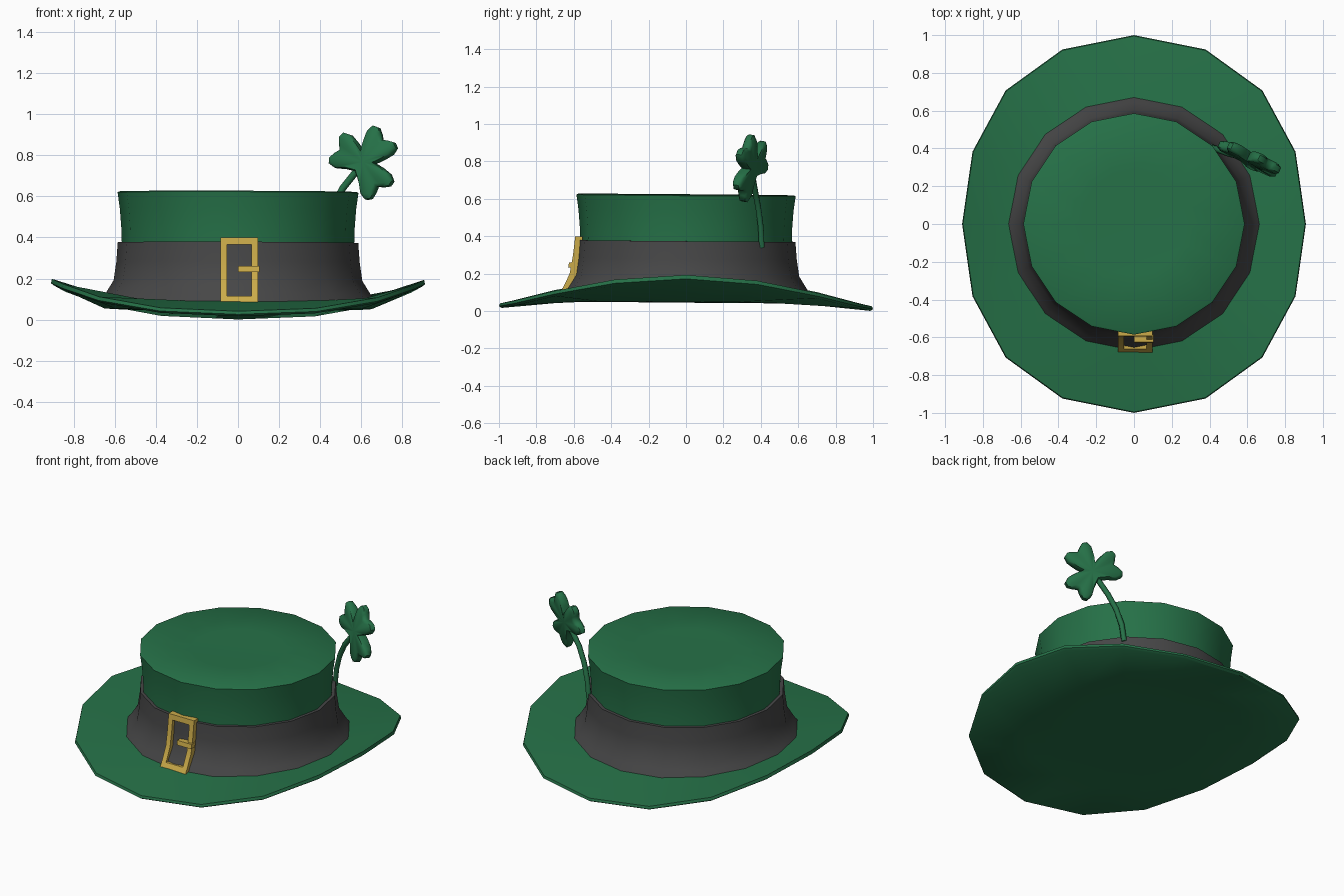
import bpy, bmesh, math
from mathutils import Vector

if "Cube" in bpy.data.objects:
    bpy.data.objects.remove(bpy.data.objects["Cube"])

SIDES = 16


def material(name, rgb):
    m = bpy.data.materials.new(name)
    m.diffuse_color = (*rgb, 1)
    m.use_nodes = True
    m.node_tree.nodes["Principled BSDF"].inputs["Base Color"].default_value = m.diffuse_color
    return m


green = material("green felt", (0.019, 0.165, 0.064))
dark = material("charcoal band", (0.062, 0.062, 0.063))
gold = material("gold", (0.60, 0.41, 0.068))


def finish(name, bm, mat, angle=35):
    bmesh.ops.recalc_face_normals(bm, faces=bm.faces)
    me = bpy.data.meshes.new(name)
    bm.to_mesh(me)
    bm.free()
    ob = bpy.data.objects.new(name, me)
    bpy.context.collection.objects.link(ob)
    me.materials.append(mat)
    bpy.ops.object.select_all(action='DESELECT')
    ob.select_set(True)
    bpy.context.view_layer.objects.active = ob
    bpy.ops.object.shade_smooth_by_angle(angle=math.radians(angle))
    return ob


def tilt(x, y, z):
    # the hat leans very slightly to the back
    return (x, y, z - 0.008 * y - 0.003 * x)


def lathe(name, rings, mat, closed=False):
    """rings: functions angle -> (x, y, z), joined in order."""
    bm = bmesh.new()
    loops = []
    for ring in rings:
        loops.append([bm.verts.new(tilt(*ring(2 * math.pi * k / SIDES)))
                      for k in range(SIDES)])
    pairs = list(zip(loops, loops[1:]))
    if closed:
        pairs.append((loops[-1], loops[0]))
    else:
        bm.faces.new(loops[0])
        bm.faces.new(loops[-1])
    for a, b in pairs:
        for k in range(SIDES):
            j = (k + 1) % SIDES
            bm.faces.new((a[k], a[j], b[j], b[k]))
    return finish(name, bm, mat)


def circle(r, z):
    return lambda a: (r * math.cos(a), r * math.sin(a), z)


def curl(r, z, lift, squeeze=0.0):
    # ring whose left and right sides curl up and in
    def ring(a):
        f = abs(math.cos(a)) ** 2.4
        return (r * math.cos(a) * (1 - squeeze * f), r * math.sin(a), z + lift * f)
    return ring


# brim with rolled up sides
lathe("brim", [curl(0.40, 0.046, 0), curl(0.65, 0.045, 0.008),
               curl(0.985, 0.009, 0.155, 0.09), curl(1.0, 0.018, 0.157, 0.09),
               curl(0.995, 0.033, 0.163, 0.09), curl(0.66, 0.085, 0.02),
               curl(0.50, 0.10, 0)], green)

# crown, slightly waisted
lathe("crown", [circle(0.57, 0.09), circle(0.565, 0.36), circle(0.568, 0.45),
                circle(0.575, 0.54), circle(0.586, 0.618),
                circle(0.578, 0.623), circle(0.28, 0.617)], green)

# flared hat band
lathe("hat_band", [curl(0.675, 0.075, 0.02), circle(0.645, 0.125), circle(0.605, 0.19),
                   circle(0.592, 0.28), circle(0.585, 0.375),
                   circle(0.56, 0.375), circle(0.56, 0.08)], dark, closed=True)


# buckle, bent to follow the band
PROFILE = [(0.085, -0.68), (0.13, -0.655), (0.20, -0.622), (0.30, -0.604), (0.40, -0.592)]


def front_y(z):
    for (z0, y0), (z1, y1) in zip(PROFILE, PROFILE[1:]):
        if z <= z1:
            return y0 + (y1 - y0) * (z - z0) / (z1 - z0)
    return PROFILE[-1][1]


def bent_bar(bm, x0, x1, zs, lift=0.0):
    rows = []
    for z in zs:
        y = front_y(z) - lift
        rows.append([bm.verts.new(p) for p in ((x0, y, z), (x1, y, z),
                                               (x1, y + 0.04, z), (x0, y + 0.04, z))])
    bm.faces.new(rows[0])
    bm.faces.new(rows[-1])
    for a, b in zip(rows, rows[1:]):
        for k in range(4):
            j = (k + 1) % 4
            bm.faces.new((a[k], a[j], b[j], b[k]))


bm = bmesh.new()
column = [0.085, 0.13, 0.20, 0.30, 0.40]
for x0, x1 in ((-0.085, -0.054), (0.066, 0.098)):
    bent_bar(bm, x0, x1, column)
bent_bar(bm, -0.054, 0.066, [0.085, 0.116])
bent_bar(bm, -0.054, 0.066, [0.366, 0.40])
finish("buckle_frame", bm, gold, 20)
bm = bmesh.new()
bent_bar(bm, 0.0, 0.104, [0.232, 0.26], 0.014)
finish("buckle_prong", bm, gold, 20)

# clover leaves: one polar outline repeated three times, then thickened
centre = Vector((0.615, 0.345, 0.765))
u = Vector((0.905, -0.42, 0)).normalized()
v = Vector((0.05, 0.13, 0.99)).normalized()
n = u.cross(v).normalized()
HALF = [(0, 0.142), (9, 0.162), (18, 0.184), (27, 0.184), (35, 0.155), (42, 0.105)]
LEAF = [(-a, r) for a, r in HALF[:0:-1]] + HALF
outline = []
for heading, gap in ((-57, -4), (50, 102), (155, 229)):
    outline += [(heading + a, r) for a, r in LEAF] + [(gap, 0.06)]
bm = bmesh.new()
layers = []
for depth, shrink in ((-0.028, 0.88), (-0.016, 1), (0.016, 1), (0.028, 0.88)):
    layers.append([bm.verts.new(centre + n * depth + shrink * r *
                   (u * math.cos(math.radians(a)) + v * math.sin(math.radians(a))))
                   for a, r in outline])
count = len(outline)
for a, b in zip(layers, layers[1:]):
    for k in range(count):
        j = (k + 1) % count
        bm.faces.new((a[k], a[j], b[j], b[k]))
for loop, side in ((layers[0], -1), (layers[-1], 1)):
    hub = bm.verts.new(centre + n * side * 0.022)
    for k in range(count):
        bm.faces.new((loop[k], loop[(k + 1) % count], hub))
finish("clover_leaves", bm, green, 50)

# curved clover stem
bm = bmesh.new()
path = [Vector(p) for p in ((0.415, 0.405, 0.34), (0.43, 0.40, 0.45), (0.462, 0.387, 0.55),
                            (0.51, 0.37, 0.64), (0.60, 0.35, 0.752))]
rows = []
for i, p in enumerate(path):
    d = (path[min(i + 1, len(path) - 1)] - path[max(i - 1, 0)]).normalized()
    s = d.cross(Vector((0, 1, 0))).normalized()
    t = d.cross(s)
    rows.append([bm.verts.new(p + 0.017 * (s * math.cos(k * math.pi / 3) +
                                           t * math.sin(k * math.pi / 3))) for k in range(6)])
bm.faces.new(rows[0])
bm.faces.new(rows[-1])
for a, b in zip(rows, rows[1:]):
    for k in range(6):
        j = (k + 1) % 6
        bm.faces.new((a[k], a[j], b[j], b[k]))
finish("clover_stem", bm, green, 65)
